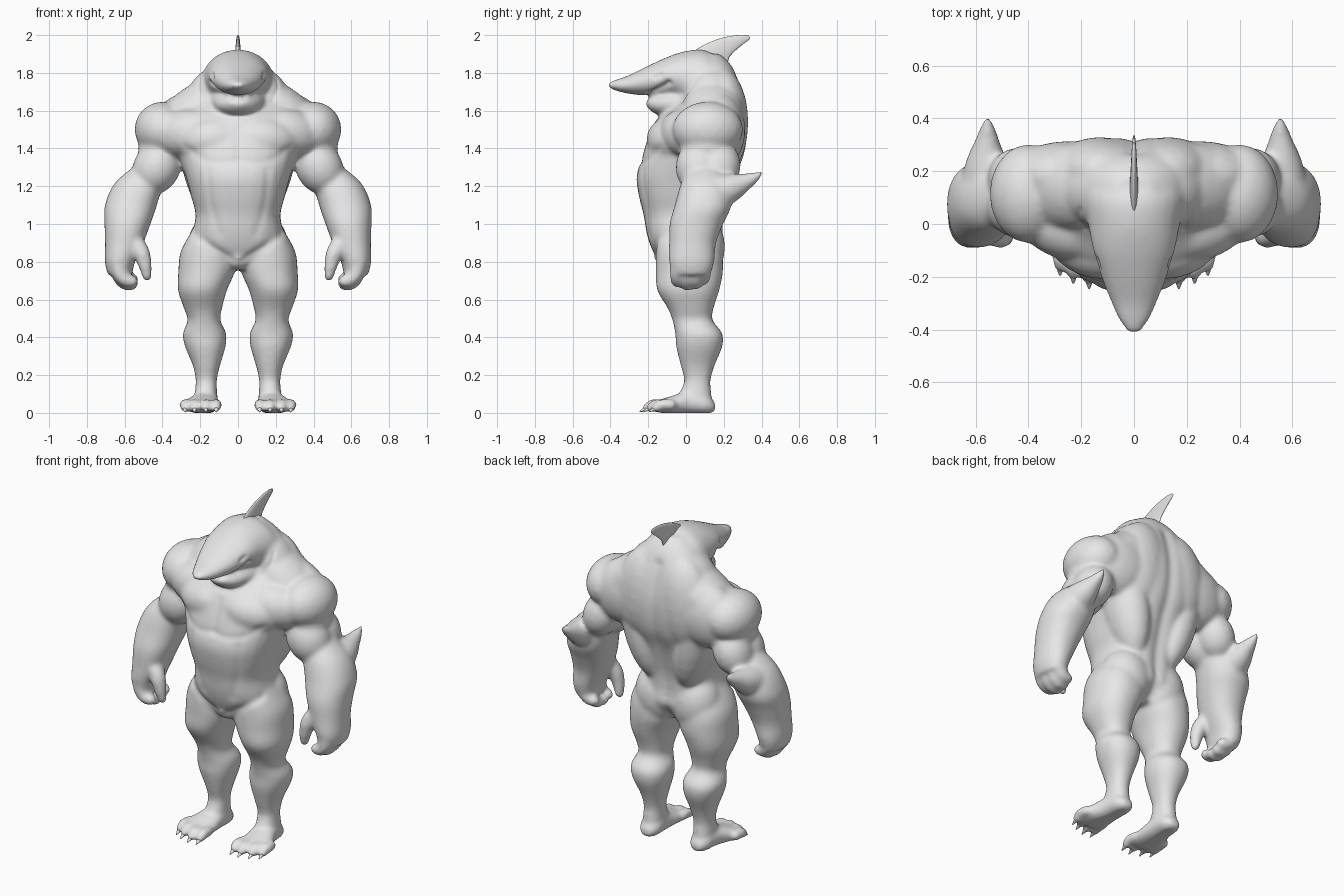
import bpy
import bmesh
from math import cos, sin, pi, copysign, exp
from mathutils import Vector, Matrix
from mathutils.bvhtree import BVHTree
from mathutils.kdtree import KDTree

old_cube = bpy.data.objects.get("Cube")
if old_cube:
    bpy.data.objects.remove(old_cube)

skin = bpy.data.materials.new("grey_skin")
skin.use_nodes = True
skin.diffuse_color = (0.8, 0.8, 0.8, 1)
skin.node_tree.nodes["Principled BSDF"].inputs["Base Color"].default_value = (0.8, 0.8, 0.8, 1)


def spline(stations, steps=5):
    """Smoothly interpolated copies of the stations."""
    result = []
    last = len(stations) - 1
    for i in range(last):
        a, b, c, d = (stations[min(max(i + k, 0), last)] for k in (-1, 0, 1, 2))
        for s in range(steps):
            t = s / steps
            result.append([q + t / 2 * (r - p + t * (2 * p - 5 * q + 4 * r - w + t * (3 * (q - r) + w - p)))
                           for p, q, r, w in zip(a, b, c, d)])
    return result + [list(stations[-1])]


def loft(bm, axis, stations, power=2.2, sides=28):
    """Skin rounded sections; a station is (position on axis, centre u, centre v, radius u, radius v)."""
    rings = []
    for t, u, v, ru, rv in spline(stations):
        ring = []
        for i in range(sides):
            c, s = cos(2 * pi * i / sides), sin(2 * pi * i / sides)
            p = u + max(ru, .002) * copysign(abs(c) ** (2 / power), c)
            q = v + max(rv, .002) * copysign(abs(s) ** (2 / power), s)
            ring.append(bm.verts.new((p, q, t) if axis == "z" else (p, t, q)))
        rings.append(ring)
    for low, high in zip(rings, rings[1:]):
        for i in range(sides):
            j = (i + 1) % sides
            bm.faces.new((low[i], low[j], high[j], high[i]))
    bm.faces.new(rings[0])
    bm.faces.new(rings[-1])


def muscle(bm, centre, radii, lean=0, yaw=0):
    """Ellipsoid, optionally leaning sideways and turned about the vertical."""
    turn = Matrix.Rotation(yaw, 4, "Z") @ Matrix.Rotation(lean, 4, "Y")
    matrix = Matrix.Translation(centre) @ turn @ Matrix.Diagonal((*radii, 1))
    bmesh.ops.create_icosphere(bm, subdivisions=3, radius=1, matrix=matrix)


def digit(bm, stations):
    """Finger-like chain of overlapping balls; a station is (x, y, z, radius)."""
    for x, y, z, r in spline(stations, 6):
        muscle(bm, (x, y, z), (r, r, r))


def mirror(bm):
    copy = bmesh.ops.duplicate(bm, geom=bm.verts[:] + bm.edges[:] + bm.faces[:])["geom"]
    for v in copy:
        if isinstance(v, bmesh.types.BMVert):
            v.co.x = -v.co.x


def finish(bm, name):
    bmesh.ops.recalc_face_normals(bm, faces=bm.faces[:])
    mesh = bpy.data.meshes.new(name)
    bm.to_mesh(mesh)
    bm.free()
    mesh.materials.append(skin)
    mesh.shade_smooth()
    obj = bpy.data.objects.new(name, mesh)
    bpy.context.collection.objects.link(obj)
    return obj


def engrave(mesh, strokes):
    """Press soft grooves into the surface; a stroke is (depth, width, points)."""
    tree = BVHTree.FromPolygons([v.co for v in mesh.vertices], [p.vertices[:] for p in mesh.polygons])
    near = KDTree(len(mesh.vertices))
    for v in mesh.vertices:
        near.insert(v.co, v.index)
    near.balance()
    normals = [v.normal.copy() for v in mesh.vertices]
    total = {}
    for depth, width, points in strokes:
        weight = {}
        for side in (1, -1):
            for x, y, z in spline(points, 40):
                spot = tree.find_nearest(Vector((x * side, y, z)))[0]
                for co, i, dist in near.find_range(spot, width * 2):
                    weight[i] = max(weight.get(i, 0), exp(-(dist / width) ** 2 * 2))
        for i, w in weight.items():
            total[i] = total.get(i, 0) + w * depth
    for i, d in total.items():
        mesh.vertices[i].co -= normals[i] * d


# Limbs and paired muscles, built on the left and mirrored
body = bmesh.new()
# leg
loft(body, "z", [(.02, .17, .06, .05, .06), (.09, .17, .05, .06, .085), (.17, .168, .06, .056, .07),
                 (.25, .167, .062, .072, .09), (.35, .173, .07, .107, .122), (.42, .177, .068, .115, .125),
                 (.49, .18, .035, .087, .107), (.55, .185, .025, .1, .12), (.65, .188, .012, .13, .165),
                 (.75, .166, .018, .15, .178), (.85, .158, .015, .147, .175), (.95, .135, .0, .118, .155),
                 (1.05, .11, -.01, .08, .1)])
# foot
loft(body, "y", [(.155, .17, .03, .03, .025), (.11, .17, .045, .062, .05), (.02, .175, .055, .072, .06),
                 (-.07, .19, .044, .092, .048), (-.16, .195, .032, .1, .03)])
# toes
toes = [(.115, -.205), (.17, -.21), (.23, -.19), (.28, -.16)]
for x, y in toes:
    digit(body, [(x, y + .08, .042, .03), (x, y + .03, .042, .031), (x, y, .025, .024)])
# shoulder, upper arm and triceps
muscle(body, (.4, .115, 1.5), (.148, .188, .148))
muscle(body, (.42, .11, 1.4), (.11, .14, .12))
muscle(body, (.43, .07, 1.3), (.125, .125, .15), -.5)
muscle(body, (.44, .17, 1.31), (.11, .12, .14), -.4)
# forearm and palm
loft(body, "z", [(1.32, .47, .1, .06, .07), (1.22, .525, .1, .125, .125), (1.1, .567, .09, .138, .15),
                 (1, .585, .055, .122, .142), (.9, .602, .035, .102, .125), (.8, .625, .03, .08, .12),
                 (.73, .625, .03, .065, .1)])
# elbow fin
digit(body, [(.56, .14, 1.16, .1), (.56, .22, 1.185, .08), (.557, .29, 1.213, .054),
             (.555, .35, 1.24, .033), (.555, .396, 1.268, .014)])
# fingers and thumb
for y, lift in ((-.045, .012), (.005, -.005), (.052, 0), (.092, .025)):
    digit(body, [(.63, y, .8, .042), (.625, y, .73 + lift, .042), (.595, y, .692 + lift, .038),
                 (.56, y, .685 + lift, .032)])
digit(body, [(.56, -.02, .91, .055), (.512, -.045, .85, .046), (.492, -.05, .78, .036), (.482, -.045, .722, .026)])
# chest, with the strap joining it to the shoulder
muscle(body, (.15, -.065, 1.445), (.19, .14, .125), .1, .3)
muscle(body, (.27, .0, 1.48), (.19, .13, .13), .15, .4)
# neck and trapezius slope, shoulder blade, broad back muscle and seat
muscle(body, (.13, .13, 1.7), (.17, .14, .12), .72)
muscle(body, (.235, .14, 1.585), (.28, .165, .137), .66)
muscle(body, (.25, .18, 1.5), (.23, .135, .2), .3)
muscle(body, (.13, .2, 1.54), (.18, .13, .28), -.1)
muscle(body, (.18, .13, 1.34), (.125, .155, .36), .22)
muscle(body, (.12, .07, .88), (.148, .137, .18))
mirror(body)

# Torso
loft(body, "z", [(.76, 0, .0, .06, .12), (.86, 0, .01, .22, .188), (.95, 0, -.005, .238, .203),
                 (1.05, 0, -.01, .225, .215), (1.15, 0, -.01, .25, .24), (1.25, 0, .0, .277, .262),
                 (1.35, 0, .035, .31, .27), (1.45, 0, .06, .33, .265), (1.55, 0, .085, .34, .243),
                 (1.65, 0, .135, .3, .178), (1.75, 0, .13, .225, .155), (1.84, 0, .11, .155, .13),
                 (1.9, 0, .09, .08, .09)], 2.4)
muscle(body, (0, -.09, .82), (.07, .08, .06))
# head with pointed snout
loft(body, "y", [(-.41, 0, 1.735, .026, .014), (-.36, 0, 1.735, .06, .033), (-.3, 0, 1.739, .086, .05),
                 (-.2, 0, 1.758, .125, .08), (-.1, 0, 1.782, .155, .102), (0, 0, 1.77, .175, .146),
                 (.1, 0, 1.75, .195, .17), (.18, 0, 1.72, .19, .15)], 2)
# lower jaw
loft(body, "y", [(-.212, 0, 1.645, .035, .022), (-.17, 0, 1.634, .085, .047), (-.1, 0, 1.638, .125, .072),
                 (0, 0, 1.65, .15, .085), (.08, 0, 1.66, .14, .08)], 2)

# Fuse everything into one smooth skin
rough = finish(body, "body")
fuse = rough.modifiers.new("fuse", "REMESH")
fuse.mode = "VOXEL"
fuse.voxel_size = .01
relax = rough.modifiers.new("relax", "SMOOTH")
relax.factor = .5
relax.iterations = 16
bpy.context.view_layer.update()
graph = bpy.context.evaluated_depsgraph_get()
fused = bpy.data.meshes.new_from_object(rough.evaluated_get(graph))
rough.modifiers.clear()
rough.data = fused
if not fused.materials:
    fused.materials.append(skin)

mouth = [(0, -.215, 1.668), (.07, -.19, 1.675), (.115, -.14, 1.705), (.14, -.09, 1.75)]
under_chest = [(0, -.25, 1.34), (.1, -.25, 1.33), (.2, -.22, 1.35), (.29, -.15, 1.4)]
breastbone = [(0, -.2, 1.52), (0, -.25, 1.34)]
belly_edge = [(.15, -.22, 1.28), (.14, -.2, 1.1), (.1, -.2, .95)]
hip_line = [(.24, -.1, .95), (.13, -.17, .87), (.03, -.18, .79)]
spine = [(0, .33, 1.78), (0, .33, 1.5), (0, .25, 1.15), (0, .2, .97)]
cleft = [(0, .22, .92), (0, .18, .76)]
gill = [(.2, .06, 1.76), (.2, .03, 1.7), (.18, -.01, 1.64)]
eye = [(.12, -.16, 1.775), (.13, -.13, 1.79)]
engrave(fused, [(.02, .02, mouth), (.005, .03, under_chest), (.006, .03, breastbone),
                (.005, .035, belly_edge), (.008, .03, hip_line), (.014, .05, spine), (.012, .04, cleft),
                (.006, .012, gill), (.01, .016, eye)])
for v in fused.vertices:
    v.co.z = max(v.co.z, 0)
fused.shade_smooth()
soften = rough.modifiers.new("soften", "SMOOTH")
soften.iterations = 4

# Dorsal fin
fin = bmesh.new()
loft(fin, "z", [(1.8, 0, .14, .016, .08), (1.87, 0, .12, .016, .105), (1.91, 0, .145, .015, .108),
                (1.95, 0, .2, .012, .1), (1.98, 0, .255, .009, .082), (1.995, 0, .285, .006, .048),
                (2, 0, .295, .003, .02)], 2)
finish(fin, "dorsal_fin")

# Toe claws
claws = bmesh.new()
for x, y in toes:
    loft(claws, "y", [(y + .01, x, .024, .015, .014), (y - .015, x, .018, .011, .01),
                      (y - .036, x, .006, .003, .003)], 2, 10)
mirror(claws)
finish(claws, "toe_claws")
